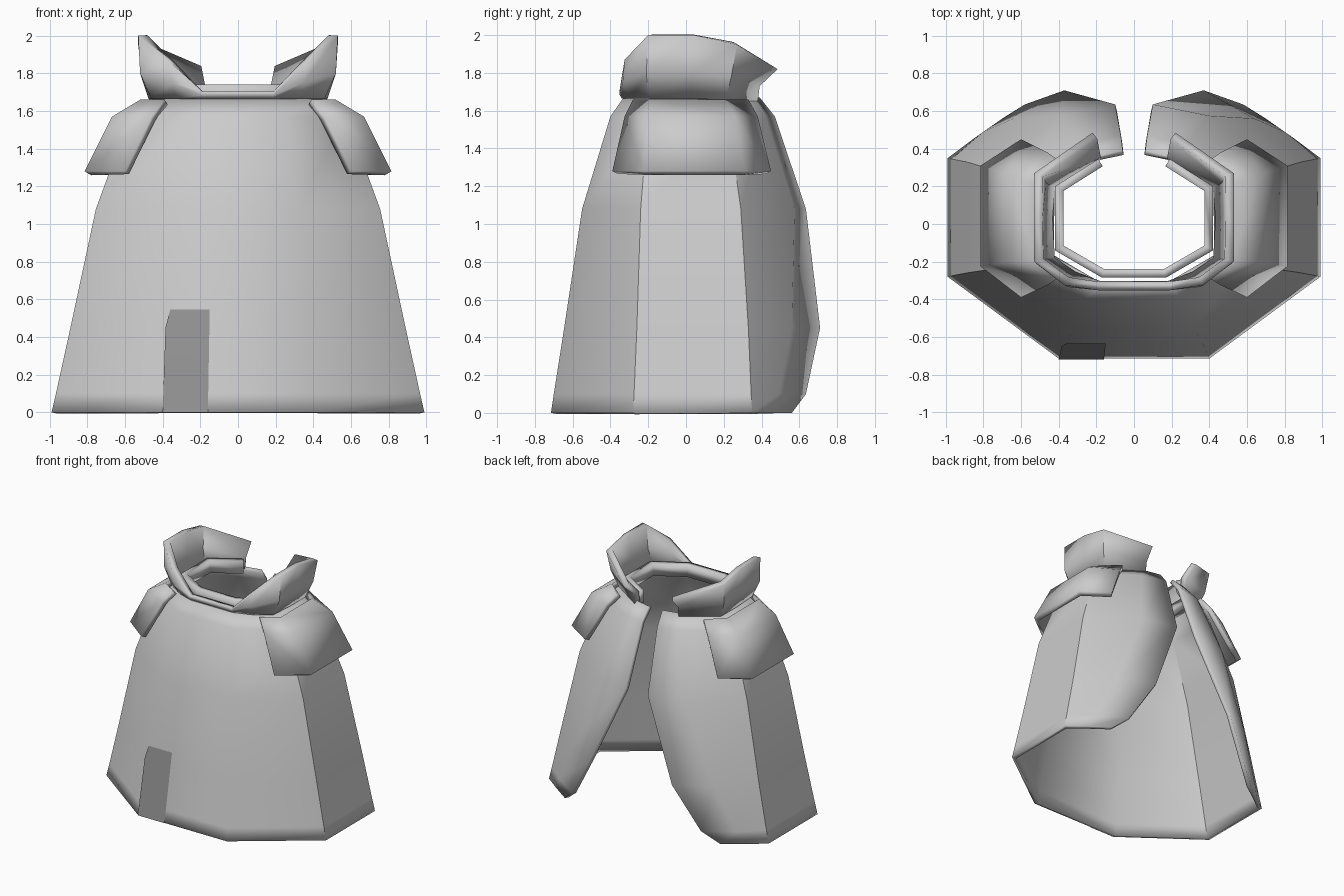
import bpy, math
from mathutils import Vector

if "Cube" in bpy.data.objects:
    bpy.data.objects.remove(bpy.data.objects["Cube"])


def loft(name, rows, thickness, center=(0, 0)):
    """Skin rows of points, face outwards from centre, thicken inwards."""
    n = len(rows[0])
    verts = [p for r in rows for p in r]
    faces = [(i * n + j, i * n + j + 1, (i + 1) * n + j + 1, (i + 1) * n + j)
             for i in range(len(rows) - 1) for j in range(n - 1)]
    me = bpy.data.meshes.new(name)
    me.from_pydata(verts, [], faces)
    me.update()
    out = sum(f.normal.dot(f.center - Vector((*center, f.center.z))) * f.area
              for f in me.polygons)
    if out < 0:
        me.flip_normals()
    ob = bpy.data.objects.new(name, me)
    bpy.context.collection.objects.link(ob)
    if thickness:
        m = ob.modifiers.new("thickness", 'SOLIDIFY')
        m.thickness = thickness
        m.offset = -1
        m.use_even_offset = True
    bpy.context.view_layer.objects.active = ob
    ob.select_set(True)
    bpy.ops.object.shade_smooth_by_angle(angle=math.radians(42))
    ob.select_set(False)
    return ob


def both(half):
    """Mirror a front-to-back half row into a full open loop."""
    return [(-x, y, z) for x, y, z in reversed(half)] + list(half)


def level(z, *pts):
    return [(x, y, z) for x, y in pts]


# cloak body, open down the back with a flared lower opening
loft("cloak_body", [both(r) for r in (
    level(0.00, (.40, -.715), (.99, -.28), (.99, .35), (.85, .455), (.70, .56)),
    level(0.10, (.395, -.70), (.967, -.275), (.967, .345), (.80, .49), (.58, .635)),
    level(0.45, (.37, -.645), (.89, -.26), (.89, .33), (.64, .56), (.37, .71)),
    level(1.08, (.32, -.55), (.755, -.24), (.755, .29), (.40, .575), (.10, .635)),
    level(1.57, (.25, -.40), (.575, -.20), (.575, .22), (.28, .42), (.07, .47)),
    level(1.67, (.19, -.33), (.44, -.18), (.44, .20), (.20, .36), (.06, .39)),
)], 0.03)

# shoulder flaps
for s, side in ((1, "right"), (-1, "left")):
    rows = [level(1.66, (.39, -.28), (.52, -.19), (.52, .21), (.39, .33)),
            level(1.57, (.46, -.325), (.67, -.20), (.67, .26), (.46, .38)),
            level(1.28, (.60, -.39), (.815, -.225), (.815, .31), (.60, .45))]
    loft("shoulder_flap_" + side, [[(s * x, y, z) for x, y, z in r] for r in rows],
         0.04, (s * 0.3, 0))

# standing collar, low at the front and peaked at the sides
loft("collar", [both(r) for r in (
    [(.19, -.34, 1.665), (.33, -.29, 1.665), (.46, -.20, 1.665),
     (.475, .03, 1.665), (.46, .21, 1.655), (.20, .38, 1.65)],
    [(.19, -.352, 1.685), (.35, -.335, 1.75), (.52, -.21, 1.80),
     (.52, .03, 1.80), (.51, .24, 1.78), (.20, .39, 1.73)],
    [(.19, -.352, 1.705), (.37, -.325, 1.87), (.53, -.20, 2.0),
     (.53, .04, 2.0), (.53, .27, 1.95), (.22, .485, 1.82)],
)], 0.045)

# inner neck band
band = ((.17, -.285), (.42, -.14), (.42, .20), (.19, .345))
loft("neck_band", [both(level(z, *band)) for z in (1.64, 1.74)], 0.045)

# darker patch near the front hem
patch = loft("hem_patch", [[(-.40, -.719, 0), (-.16, -.719, 0)],
                           [(-.385, -.650, .45), (-.152, -.650, .45)],
                           [(-.36, -.635, .545), (-.15, -.635, .545)]], 0)
mat = bpy.data.materials.new("dark_grey")
mat.diffuse_color = (0.3, 0.3, 0.3, 1)
mat.use_nodes = True
mat.node_tree.nodes["Principled BSDF"].inputs["Base Color"].default_value = mat.diffuse_color
patch.data.materials.append(mat)
